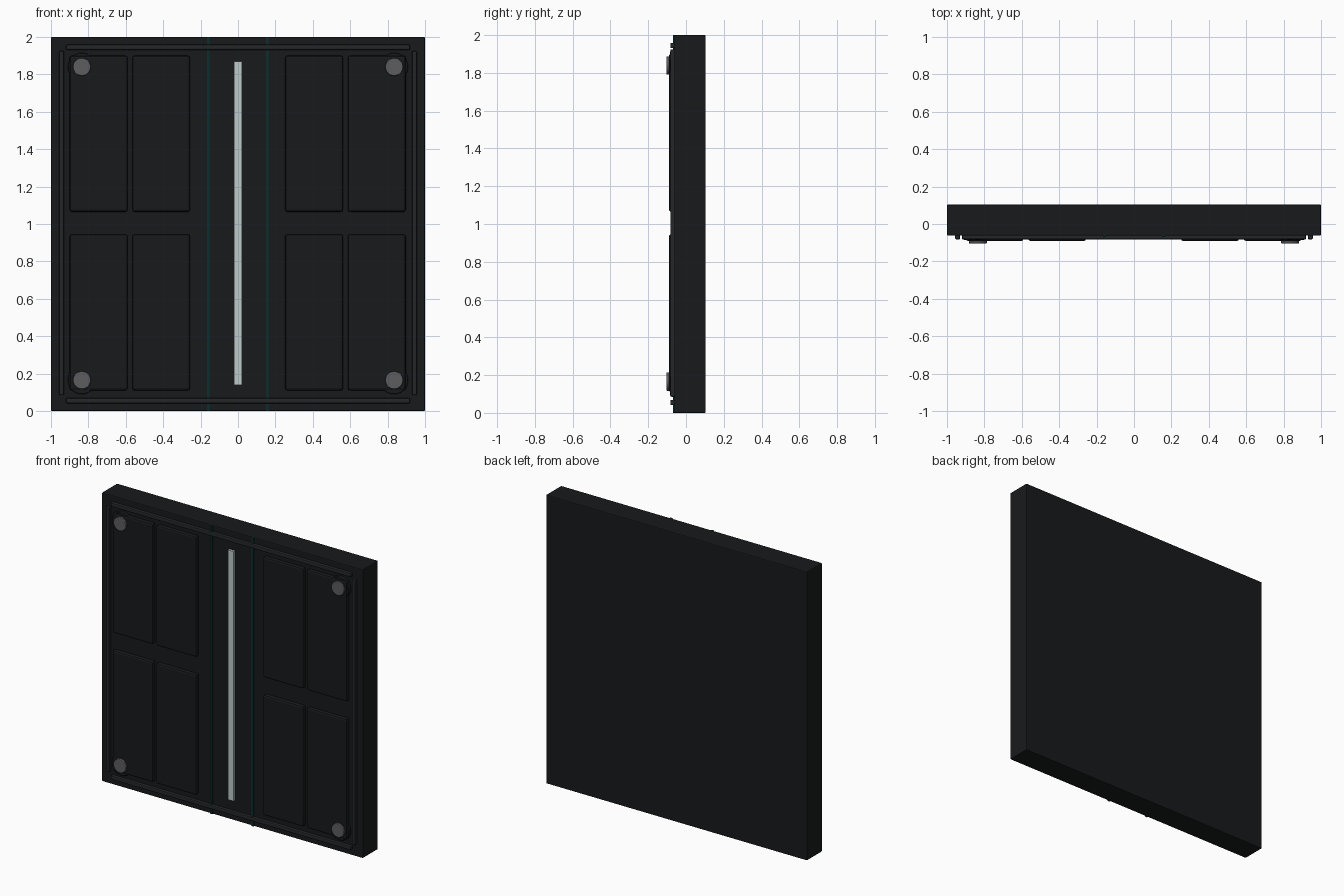
import bpy, math

if "Cube" in bpy.data.objects:
    bpy.data.objects.remove(bpy.data.objects["Cube"])


def material(name, rgb):
    m = bpy.data.materials.new(name)
    m.diffuse_color = (*rgb, 1)
    m.use_nodes = True
    m.node_tree.nodes["Principled BSDF"].inputs["Base Color"].default_value = m.diffuse_color
    return m


shell = material("dark_shell", (0.009, 0.010, 0.011))
inset = material("panel_dark", (0.009, 0.010, 0.011))
trim = material("trim_grey", (0.017, 0.019, 0.022))
metal = material("bolt_metal", (0.11, 0.11, 0.12))
teal = material("teal_line", (0.004, 0.025, 0.025))
light = material("light_strip", (0.52, 0.60, 0.59))


def finish(o, name, mat, bevel, segments):
    o.name = name
    o.data.materials.append(mat)
    if bevel:
        b = o.modifiers.new("Bevel", "BEVEL")
        b.width, b.segments = bevel, segments
        b.limit_method = "ANGLE"
    return o


def box(name, x, y, z, mat, bevel=0.0, segments=2):
    """Box from (min, max) pairs on each axis."""
    bpy.ops.mesh.primitive_cube_add(size=1, location=[sum(r) / 2 for r in (x, y, z)])
    o = bpy.context.object
    o.scale = [r[1] - r[0] for r in (x, y, z)]
    bpy.ops.object.transform_apply(location=False, rotation=False, scale=True)
    return finish(o, name, mat, bevel, segments)


def disc(name, x, z, radius, y, mat, bevel=0.0):
    """Round disc facing the front."""
    bpy.ops.mesh.primitive_cylinder_add(vertices=32, radius=radius, depth=y[1] - y[0],
                                        location=(x, sum(y) / 2, z),
                                        rotation=(math.pi / 2, 0, 0))
    o = finish(bpy.context.object, name, mat, bevel, 2)
    bpy.ops.object.shade_smooth_by_angle()
    return o


FACE = -0.062   # front of the slab
BACK = -0.055   # parts sink slightly into it

# Main slab
box("wall_slab", (-1, 1), (FACE, 0.104), (0, 2), shell, 0.006)

# Raised panels, four on each side of the centre
for i, x in enumerate([(-0.90, -0.59), (-0.565, -0.257), (0.252, 0.562), (0.587, 0.897)]):
    for j, z in enumerate([(0.11, 0.945), (1.065, 1.90)]):
        box(f"raised_panel_{i}_{j}", x, (-0.091, BACK), z, inset, 0.012)

# Frame bars along the four edges
for side in (-1, 1):
    cx, cz = side * 0.943, 1 + side * 0.945
    box("side_bar", (cx - 0.013, cx + 0.013), (-0.083, BACK), (0.085, 1.925), trim, 0.007)
    box("edge_bar", (-0.92, 0.92), (-0.083, BACK), (cz - 0.014, cz + 0.014), trim, 0.007)
    # Thin teal lines beside the centre
    box("teal_line", (side * 0.158 - 0.009, side * 0.158 + 0.009), (-0.070, BACK), (0, 2), teal, 0.003)

# Light strip in the middle
box("light_strip", (-0.022, 0.022), (-0.078, BACK), (0.14, 1.87), light)

# Corner bolts with washers
for x in (-0.835, 0.835):
    for z in (0.165, 1.84):
        disc("bolt_washer", x, z, 0.075, (-0.085, BACK), shell, 0.004)
        disc("bolt_head", x, z, 0.048, (-0.104, BACK), metal, 0.003)
